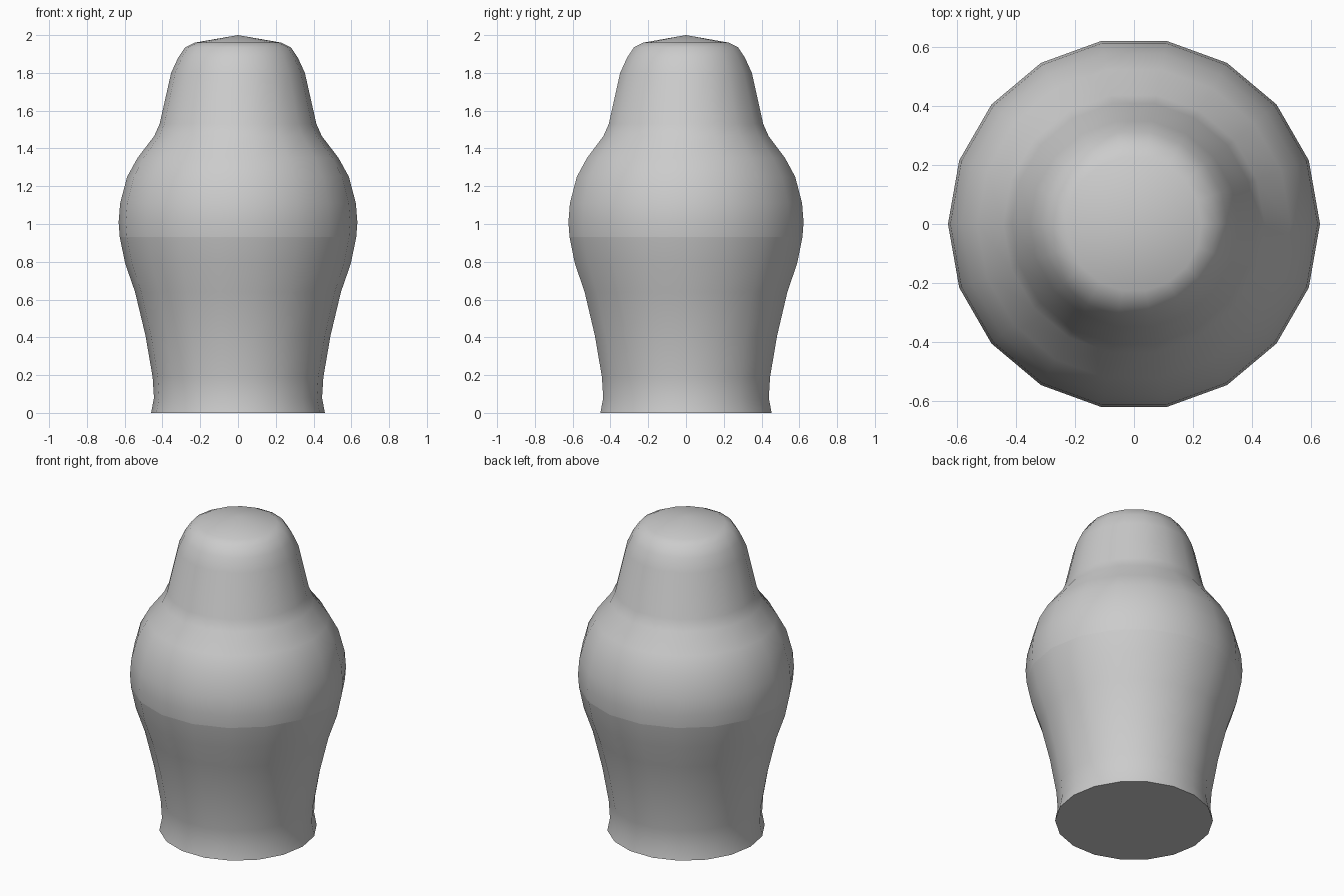
import bpy, bmesh
from math import cos, sin, pi

if "Cube" in bpy.data.objects:
    bpy.data.objects.remove(bpy.data.objects["Cube"])

SIDES = 18


def lathe(name, profile):
    """Revolve (radius, height) points; zero radius closes to a point."""
    bm = bmesh.new()
    rings = []
    for r, z in profile:
        if r == 0:
            rings.append([bm.verts.new((0, 0, z))] * SIDES)
        else:
            rings.append([bm.verts.new((r * cos(2 * pi * i / SIDES),
                                        r * sin(2 * pi * i / SIDES), z))
                          for i in range(SIDES)])
    for a, b in zip(rings, rings[1:]):
        for i in range(SIDES):
            j = (i + 1) % SIDES
            corners = [a[i], a[j], b[j], b[i]]
            bm.faces.new(list(dict.fromkeys(corners)))
    # Flat base when the lowest ring sits on the ground
    if profile[0][1] == 0:
        bm.faces.new(rings[0][::-1])
    mesh = bpy.data.meshes.new(name)
    bm.to_mesh(mesh)
    bm.free()
    obj = bpy.data.objects.new(name, mesh)
    bpy.context.collection.objects.link(obj)
    bpy.ops.object.select_all(action='DESELECT')
    obj.select_set(True)
    bpy.context.view_layer.objects.active = obj
    bpy.ops.object.shade_smooth_by_angle(angle=pi / 3)
    return obj


# Lower half: flared foot, waist and belly up to the seam
lathe("lower_shell", [(0.46, 0), (0.445, 0.08), (0.452, 0.19), (0.49, 0.41),
                      (0.545, 0.64), (0.597, 0.79), (0.626, 0.93)])

# Upper half: shoulders, neck crease and rounded head
lathe("upper_shell", [(0.626, 0.93), (0.632, 1.01), (0.624, 1.11),
                      (0.587, 1.25), (0.532, 1.35), (0.444, 1.465),
                      (0.415, 1.53), (0.354, 1.80), (0.317, 1.88),
                      (0.28, 1.935), (0.23, 1.96), (0, 2.0)])
